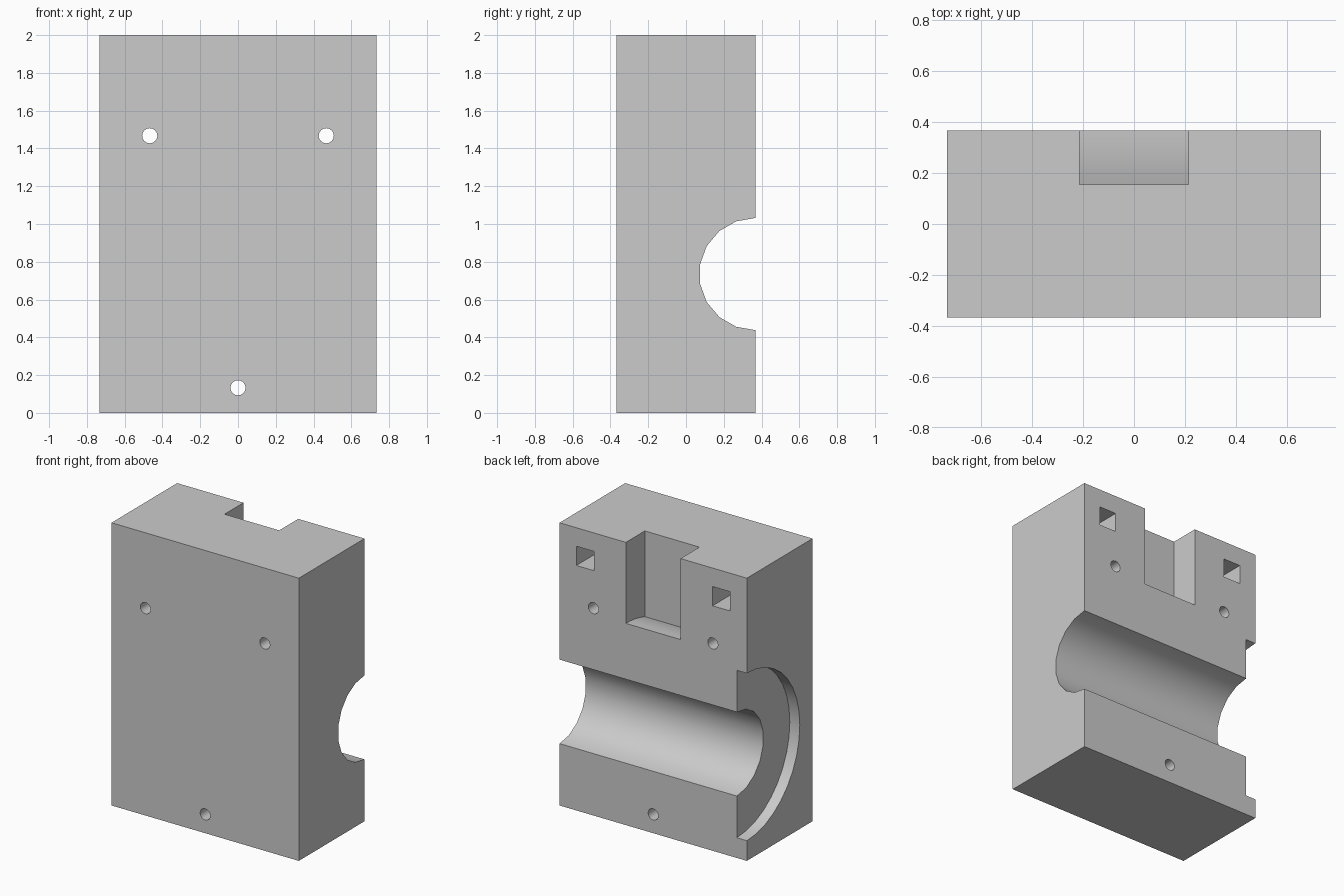
import bpy
import bmesh
from math import asin, cos, sin, pi
from mathutils import Vector

cube = bpy.data.objects.get("Cube")
if cube:
    bpy.data.objects.remove(cube, do_unlink=True)

W, D, H = 0.733, 0.367, 2.0      # half width, half depth, height
AXIS_Z = 0.735                   # bore axis height, on the back face
OUT = 0.2                        # how far cutters overshoot the block

grey = bpy.data.materials.new("plain grey")
grey.use_nodes = True
colour = (0.6, 0.6, 0.6, 1)
grey.diffuse_color = colour
grey.node_tree.nodes["Principled BSDF"].inputs["Base Color"].default_value = colour


def prism(name, points, axis, start, end):
    """Extrude a (y, z) profile along x, or an (x, z) profile along y."""
    def place(a, b, t):
        return (t, a, b) if axis == "x" else (a, t, b)

    bm = bmesh.new()
    face = bm.faces.new([bm.verts.new(place(a, b, start)) for a, b in points])
    new = bmesh.ops.extrude_face_region(bm, geom=[face])["geom"]
    move = Vector(place(0, 0, end - start))
    bmesh.ops.translate(bm, vec=move, verts=[v for v in new if isinstance(v, bmesh.types.BMVert)])
    bmesh.ops.recalc_face_normals(bm, faces=bm.faces)
    mesh = bpy.data.meshes.new(name)
    bm.to_mesh(mesh)
    bm.free()
    mesh.materials.append(grey)
    obj = bpy.data.objects.new(name, mesh)
    bpy.context.collection.objects.link(obj)
    return obj


def rect(a0, a1, b0, b1):
    return [(a0, b0), (a1, b0), (a1, b1), (a0, b1)]


def arc(radius, sweep, steps):
    """Arc about the bore axis, from its top toward the front."""
    angles = [sweep * i / steps for i in range(steps + 1)]
    return [(D - radius * sin(t), AXIS_Z + radius * cos(t)) for t in angles]


def half_round(radius, steps):
    return arc(radius, pi, steps) + [(D + OUT, AXIS_Z - radius), (D + OUT, AXIS_Z + radius)]


def circle(x, z, radius, sides=16):
    return [(x + radius * cos(2 * pi * i / sides), z + radius * sin(2 * pi * i / sides))
            for i in range(sides)]


block = prism("housing_block", rect(-D, D, 0, H), "x", -W, W)

# Half-round bore across the back, with a wide shallow recess at one end
cutters = [
    prism("bore_cutter", half_round(0.297, 9), "x", -W - OUT, W + OUT),
    prism("end_recess_cutter", half_round(0.592, 18), "x", -W - OUT, -W + 0.078),
]

# Top slot whose floor curves around the bore axis
slot_y, slot_r = 0.155, 0.692
floor = arc(slot_r, asin((D - slot_y) / slot_r), 4)
slot = floor + [(slot_y, H + OUT), (D + OUT, H + OUT), (D + OUT, AXIS_Z + slot_r)]
cutters.append(prism("slot_cutter", slot, "x", -0.214, 0.214))

# Square pockets beside the slot
for side, x in (("left", 0.533), ("right", -0.533)):
    cutters.append(prism(side + "_pocket_cutter", rect(x - 0.068, x + 0.068, 1.733, 1.869),
                         "y", D - 0.3, D + OUT))

# Screw holes through the full depth
for name, x, z in (("left", 0.467, 1.467), ("right", -0.467, 1.467), ("lower", 0, 0.133)):
    cutters.append(prism(name + "_hole_cutter", circle(x, z, 0.04), "y", -D - OUT, D + OUT))

# Cut everything out of the block
bpy.context.view_layer.objects.active = block
for cutter in cutters:
    mod = block.modifiers.new(cutter.name, "BOOLEAN")
    mod.operation = "DIFFERENCE"
    mod.solver = "EXACT"
    mod.object = cutter
    bpy.ops.object.modifier_apply(modifier=mod.name)
for cutter in cutters:
    bpy.data.objects.remove(cutter, do_unlink=True)

# Smooth the round surfaces and keep the edges crisp
for obj in bpy.context.selected_objects:
    obj.select_set(False)
block.select_set(True)
bpy.ops.object.shade_smooth_by_angle(angle=pi / 6)
